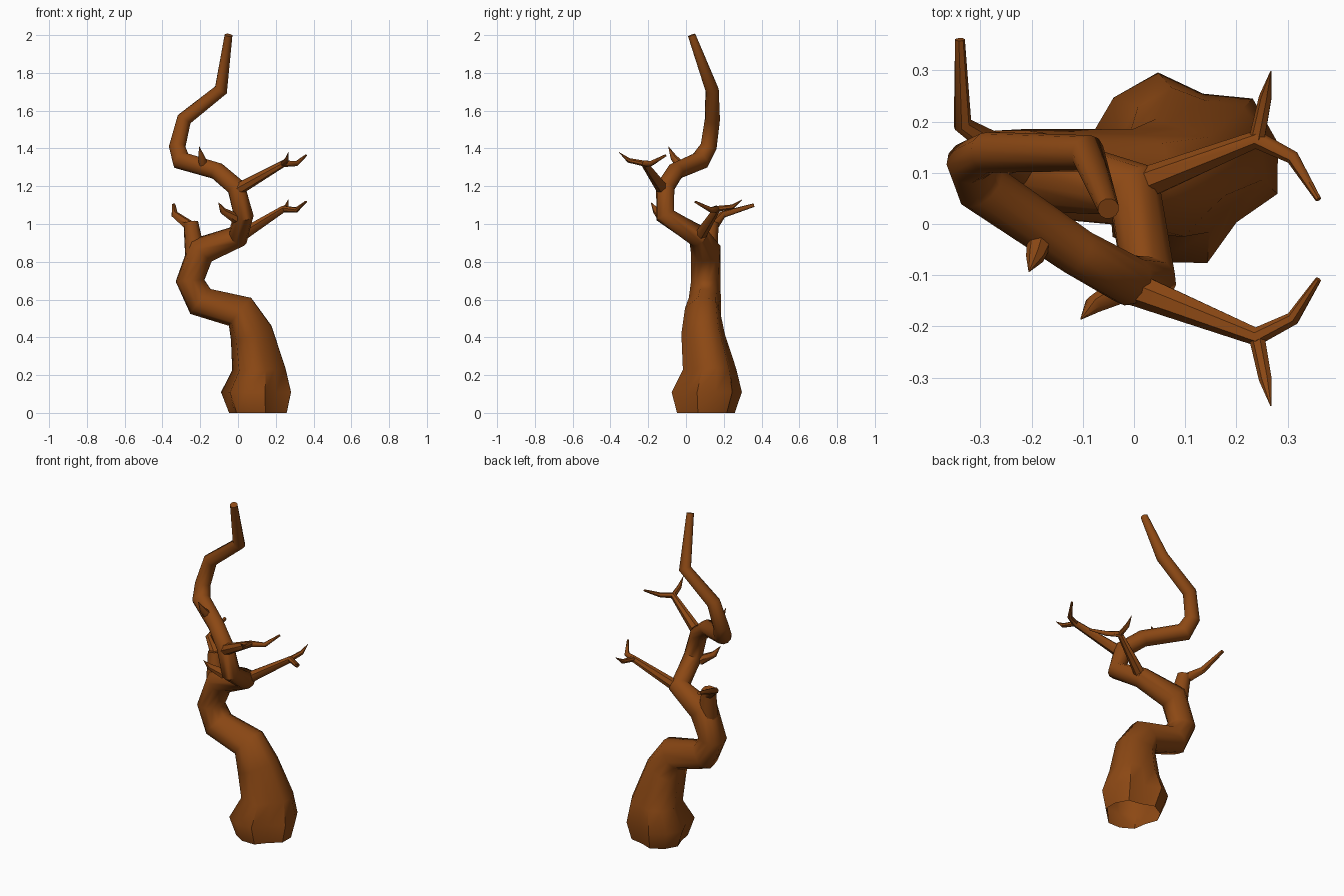
import bpy, bmesh, math
from mathutils import Vector

if "Cube" in bpy.data.objects:
    bpy.data.objects.remove(bpy.data.objects["Cube"])

bark = bpy.data.materials.new("brown_bark")
bark.diffuse_color = (0.262, 0.065, 0.007, 1)
bark.use_nodes = True
bark.node_tree.nodes["Principled BSDF"].inputs["Base Color"].default_value = bark.diffuse_color


def tube(name, pts, sides=7, start_dir=None, cap_start=True):
    """Tapered tube through (x, y, z, radius, groove depth) points."""
    P = [Vector(p[:3]) for p in pts]
    n = len(P)
    bm = bmesh.new()
    rings = []
    u = Vector((1, 0.01, 0))
    for i, p in enumerate(P):
        a = (p - P[i - 1]).normalized() if i else (P[1] - p).normalized()
        b = (P[i + 1] - p).normalized() if i < n - 1 else a
        t = (a + b).normalized()
        if start_dir and i < 2:
            t = Vector(start_dir)
        u = u - t * u.dot(t)
        if u.length < 0.05:
            u = t.orthogonal()
        u.normalize()
        v = t.cross(u)
        groove = pts[i][4] if len(pts[i]) > 4 else 0
        ring = []
        for k in range(sides):
            ang = math.radians(74) + math.tau * k / sides
            dip = max(0, math.cos(3 * (ang - math.radians(74)))) ** 2
            r = pts[i][3] * (1 - groove * dip)
            ring.append(bm.verts.new(p + (u * math.cos(ang) + v * math.sin(ang)) * r))
        rings.append(ring)
    for r0, r1 in zip(rings, rings[1:]):
        for k in range(sides):
            j = (k + 1) % sides
            bm.faces.new((r0[k], r0[j], r1[j], r1[k]))
    bm.faces.new(rings[-1])
    if cap_start:
        bm.faces.new(rings[0][::-1])
    me = bpy.data.meshes.new(name)
    bm.to_mesh(me)
    bm.free()
    me.materials.append(bark)
    ob = bpy.data.objects.new(name, me)
    bpy.context.collection.objects.link(ob)
    bpy.ops.object.select_all(action='DESELECT')
    ob.select_set(True)
    bpy.context.view_layer.objects.active = ob
    bpy.ops.object.shade_smooth_by_angle(angle=math.radians(50))
    return ob


# Winding trunk with a grooved flared foot, open underneath
tube("trunk", [
    (0.105, 0.105, 0.00, 0.158, 0.18), (0.095, 0.11, 0.11, 0.192, 0.22),
    (0.11, 0.125, 0.23, 0.146, 0.18), (0.07, 0.09, 0.42, 0.118, 0.15),
    (0.01, 0.09, 0.535, 0.098, 0.12), (-0.20, 0.10, 0.59, 0.088, 0.1),
    (-0.255, 0.105, 0.70, 0.079, 0.1), (-0.195, 0.105, 0.86, 0.082, 0.08),
    (0.0, 0.065, 0.935, 0.06), (0.03, -0.11, 1.045, 0.053),
    (-0.01, -0.11, 1.195, 0.05), (-0.11, -0.055, 1.28, 0.047),
    (-0.30, 0.075, 1.335, 0.052), (-0.322, 0.12, 1.41, 0.044),
    (-0.285, 0.14, 1.555, 0.04), (-0.09, 0.138, 1.71, 0.036),
    (-0.05, 0.03, 2.0, 0.021)], sides=12, start_dir=(0, 0, 1), cap_start=False)

# Broken left limb with its thin twig
tube("left_limb", [(-0.22, 0.105, 0.78, 0.06), (-0.235, 0.12, 0.90, 0.05),
                   (-0.25, 0.135, 1.01, 0.04)], 8)
tube("left_twig", [(-0.25, 0.14, 0.985, 0.03), (-0.335, 0.195, 1.05, 0.019),
                   (-0.34, 0.36, 1.10, 0.010)])

# Two right-hand branches, each forking into a bent twig and a spike
forks = {
    "lower": ((0.0, 0.07, 0.93), (0.24, 0.165, 1.08),
              (0.31, 0.13, 1.075), (0.36, 0.048, 1.118), (0.267, 0.298, 1.13)),
    "upper": ((0.0, -0.125, 1.185), (0.24, -0.22, 1.32),
              (0.31, -0.185, 1.32), (0.36, -0.108, 1.363), (0.267, -0.355, 1.38)),
}
for name, (root, fork, bend, tip, spike) in forks.items():
    tube(name + "_right_branch", [(*root, 0.034), (*fork, 0.019),
                                  (*bend, 0.014), (*tip, 0.006)])
    mid = Vector(fork).lerp(Vector(spike), 0.62) - Vector((0, 0, 0.02))
    tube(name + "_right_spike", [(*fork, 0.016), (*mid, 0.013), (*spike, 0.001)])

# Short thorns on the front of the trunk
tube("lower_thorn", [(-0.01, -0.12, 1.03, 0.03), (-0.08, -0.158, 1.07, 0.018),
                     (-0.104, -0.186, 1.115, 0.001)])
tube("upper_thorn", [(-0.18, -0.02, 1.30, 0.028), (-0.193, -0.065, 1.352, 0.018),
                     (-0.205, -0.093, 1.41, 0.001)])
